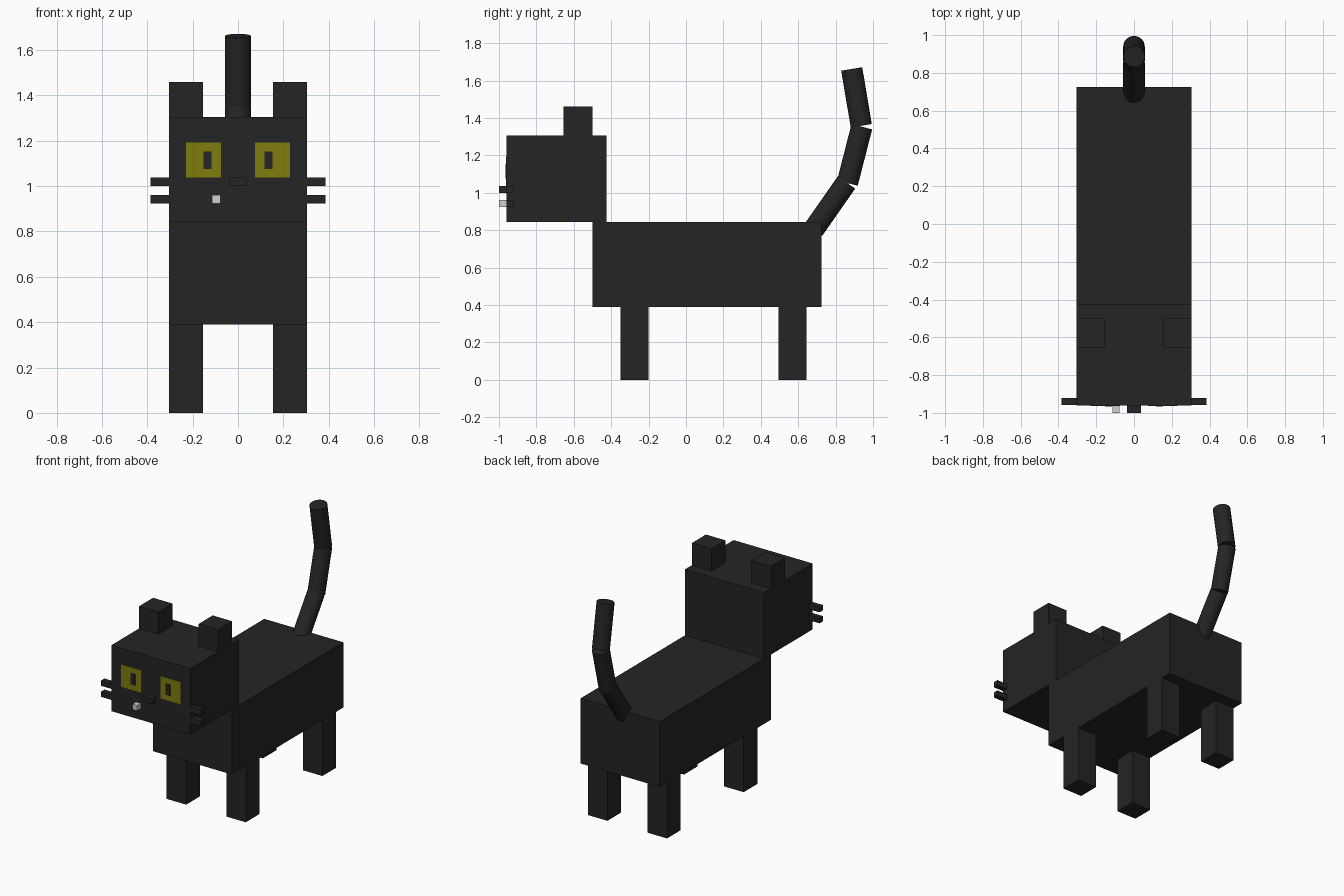
import bpy, math
from mathutils import Vector

if "Cube" in bpy.data.objects:
    bpy.data.objects.remove(bpy.data.objects["Cube"])


def material(name, rgb):
    m = bpy.data.materials.new(name)
    m.diffuse_color = (*rgb, 1.0)
    m.use_nodes = True
    m.node_tree.nodes["Principled BSDF"].inputs["Base Color"].default_value = m.diffuse_color
    return m


BLACK = material("black fur", (0.018, 0.018, 0.018))
YELLOW = material("eye yellow", (0.21, 0.205, 0.005))
WHITE = material("tooth white", (0.62, 0.62, 0.62))


def box(name, x, y, z, mat=BLACK):
    """Box from (min, max) pairs along each axis."""
    centre = [(a + b) / 2 for a, b in (x, y, z)]
    size = [abs(b - a) for a, b in (x, y, z)]
    bpy.ops.mesh.primitive_cube_add(size=1, location=centre)
    ob = bpy.context.object
    ob.name = name
    ob.scale = size
    bpy.ops.object.transform_apply(location=False, rotation=False, scale=True)
    ob.data.materials.append(mat)
    return ob


def rod(name, start, end, radius):
    """Smooth cylinder between two points."""
    a, b = Vector(start), Vector(end)
    bpy.ops.mesh.primitive_cylinder_add(
        vertices=32, radius=radius, depth=(b - a).length, location=(a + b) / 2)
    ob = bpy.context.object
    ob.name = name
    ob.rotation_euler = (b - a).to_track_quat('Z', 'Y').to_euler()
    bpy.ops.object.shade_smooth_by_angle(angle=math.radians(30))
    ob.data.materials.append(BLACK)
    return ob


# Body and head
box("body", (-0.305, 0.305), (-0.50, 0.725), (0.39, 0.845))
box("head", (-0.305, 0.305), (-0.96, -0.425), (0.845, 1.305))

# Paired parts
for side, s in (("left", -1), ("right", 1)):
    outer = (s * 0.155, s * 0.305)
    box(side + "_front_leg", outer, (-0.35, -0.20), (0, 0.39))
    box(side + "_back_leg", outer, (0.495, 0.645), (0, 0.39))
    box(side + "_ear", outer, (-0.655, -0.50), (1.305, 1.46))
    box(side + "_upper_whisker", (s * 0.30, s * 0.385), (-0.959, -0.922), (1.0, 1.037))
    box(side + "_lower_whisker", (s * 0.30, s * 0.385), (-0.959, -0.922), (0.923, 0.96))
    # Thin eye and pupil plates on the face
    box(side + "_eye", (s * 0.075, s * 0.23), (-0.963, -0.958), (1.037, 1.193), YELLOW)
    box(side + "_pupil", (s * 0.117, s * 0.153), (-0.966, -0.961), (1.075, 1.153))

# Nose and single tooth
box("nose", (-0.037, 0.037), (-1.0, -0.925), (1.0, 1.037))
box("tooth", (-0.115, -0.078), (-1.0, -0.925), (0.923, 0.96), WHITE)

# Tail: three straight segments curving upward
rod("tail_base", (0, 0.682, 0.803), (0, 0.858, 1.055), 0.057)
rod("tail_middle", (0, 0.863, 1.052), (0, 0.94, 1.353), 0.057)
rod("tail_tip", (0, 0.937, 1.358), (0, 0.886, 1.662), 0.057)
